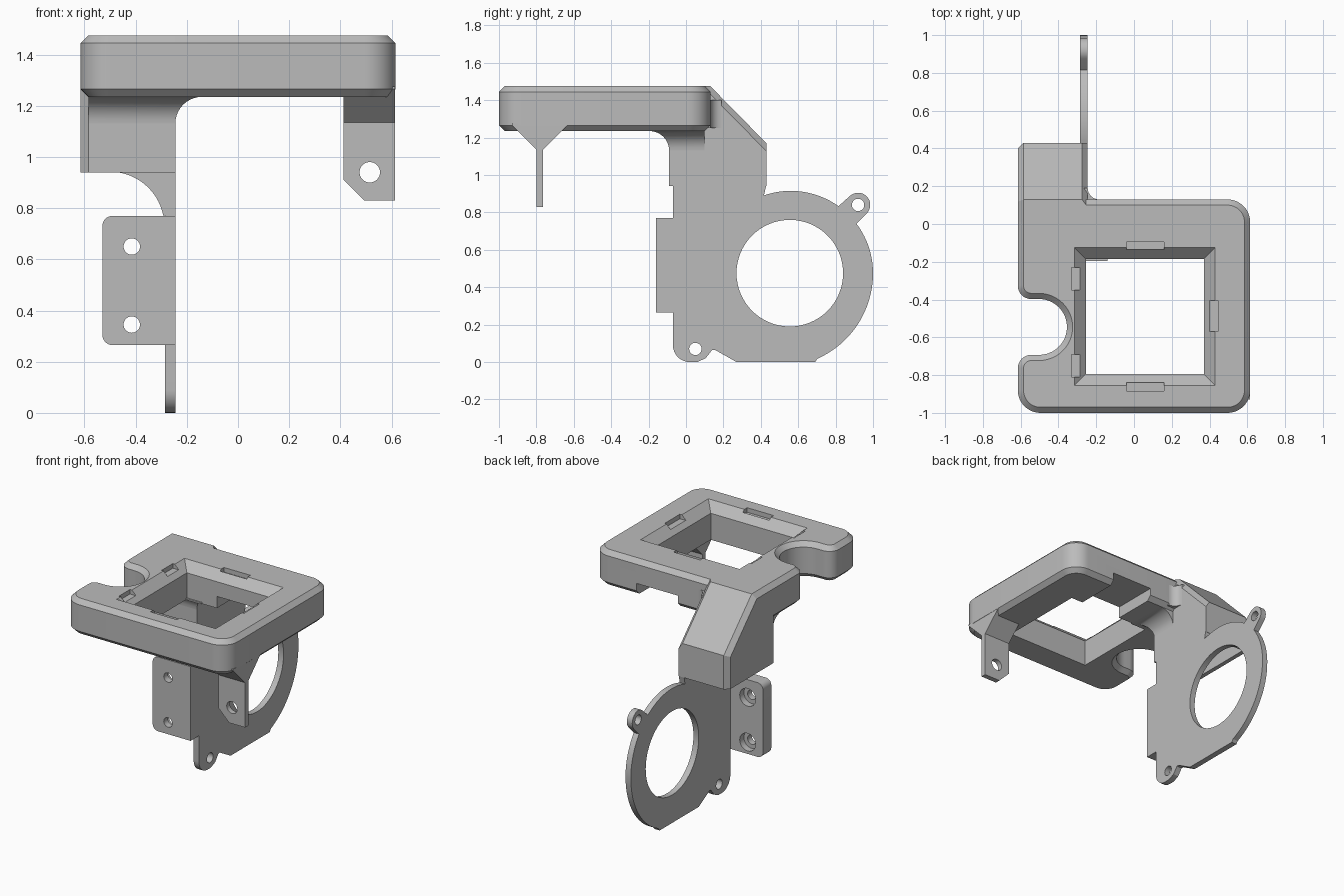
import bpy
import bmesh
from math import sin, cos, radians, pi

cube = bpy.data.objects.get("Cube")
if cube:
    bpy.data.objects.remove(cube, do_unlink=True)

grey = bpy.data.materials.new("plain grey")
grey.use_nodes = True
GREY = (0.5, 0.5, 0.5, 1)
grey.diffuse_color = GREY
grey.node_tree.nodes["Principled BSDF"].inputs["Base Color"].default_value = GREY


def arc(cx, cy, r, a, b, n=12):
    """Points on an arc from angle a to angle b in degrees."""
    steps = [radians(a + (b - a) * i / n) for i in range(n + 1)]
    return [(cx + r * cos(t), cy + r * sin(t)) for t in steps]


def rect(x0, x1, y0, y1):
    return [(x0, y0), (x1, y0), (x1, y1), (x0, y1)]


def loft(name, rings, bevel_rule=None, bevel=0.03):
    """Closed solid through rings of equal point count, with optional chamfers."""
    bm = bmesh.new()
    loops = [[bm.verts.new(p) for p in ring] for ring in rings]
    n = len(loops[0])
    for a, b in zip(loops, loops[1:]):
        for i in range(n):
            j = (i + 1) % n
            bm.faces.new((a[i], a[j], b[j], b[i]))
    bm.faces.new(loops[0][::-1])
    bm.faces.new(loops[-1])
    bmesh.ops.recalc_face_normals(bm, faces=bm.faces)
    if bevel_rule:
        edges = [e for e in bm.edges if bevel_rule(e.verts[0].co, e.verts[1].co)]
        bmesh.ops.bevel(bm, geom=edges, offset=bevel, segments=1,
                        affect='EDGES', profile=0.5)
    mesh = bpy.data.meshes.new(name)
    bm.to_mesh(mesh)
    bm.free()
    mesh.materials.append(grey)
    obj = bpy.data.objects.new(name, mesh)
    bpy.context.collection.objects.link(obj)
    return obj


def prism(name, pts, axis, lo, hi, **kw):
    """Extrude a 2D profile along an axis."""
    place = {"x": lambda u, v, w: (w, u, v),
             "y": lambda u, v, w: (u, w, v),
             "z": lambda u, v, w: (u, v, w)}[axis]
    return loft(name, [[place(u, v, w) for u, v in pts] for w in (lo, hi)], **kw)


def activate(obj):
    bpy.ops.object.select_all(action='DESELECT')
    obj.select_set(True)
    bpy.context.view_layer.objects.active = obj


def cut(obj, cutter):
    cutter.hide_render = True
    activate(obj)
    mod = obj.modifiers.new("cut", 'BOOLEAN')
    mod.operation = 'DIFFERENCE'
    mod.solver = 'EXACT'
    mod.object = cutter
    bpy.ops.object.modifier_apply(modifier=mod.name)
    bpy.data.objects.remove(cutter, do_unlink=True)


def drill(obj, axis, u, v, r, lo, hi, n=32):
    cut(obj, prism("cutter", arc(u, v, r, 0, 360 - 360 / n, n - 1), axis, lo, hi))


BOTTOM, TOP = 1.235, 1.475
LEFT, RIGHT = -0.615, -0.245   # sides of the duct block

# Frame: rounded slab with a round bite in one side
outline = (arc(-0.495, -0.88, 0.12, 180, 270) + arc(0.495, -0.88, 0.12, 270, 360)
           + arc(0.495, 0.01, 0.12, 0, 90) + arc(-0.495, 0.01, 0.12, 90, 180)
           + arc(-0.545, -0.327, 0.07, 180, 270, 8)
           + arc(-0.503, -0.545, 0.148, 90, -90, 24)
           + arc(-0.545, -0.763, 0.07, 90, 180, 8))
frame = prism("frame", outline, "z", BOTTOM, TOP,
              bevel_rule=lambda a, b: abs(a.z - b.z) < 0.001)

# Window with sloping rim
def window(z, grow):
    return [(x, y, z) for x, y in rect(-0.255 - grow, 0.37 + grow,
                                       -0.795 - grow, -0.185 + grow)]
cut(frame, loft("cutter", [window(1.1, 0), window(1.415, 0), window(1.515, 0.1)]))

# Shallow slots round the rim
for x0, x1, y0, y1 in ((-0.33, -0.285, -0.35, -0.23), (-0.33, -0.285, -0.81, -0.69),
                       (0.40, 0.445, -0.57, -0.405),
                       (-0.04, 0.16, -0.135, -0.095), (-0.04, 0.16, -0.885, -0.84)):
    cut(frame, prism("cutter", rect(x0, x1, y0, y1), "z", 1.444, 1.6))

# Channel under the rear bar
cut(frame, prism("cutter", rect(-0.03, 0.28, -0.3, 0.3), "z", 1.1, 1.315))

# Duct block with sloping back
def block_edge(a, b):
    if abs(a.x - b.x) > 0.001 or max(a.z, b.z) < 0.95:
        return False
    if a.x < -0.5:
        return True
    return abs(a.y - b.y) > 0.1 and abs(a.z - b.z) > 0.1

block = prism("duct_block", [(-0.09, 0.94), (0.43, 0.94), (0.43, 1.17),
                             (0.13, TOP), (-0.09, TOP)],
              "x", LEFT, RIGHT, bevel_rule=block_edge, bevel=0.03)
cut(block, prism("cutter", rect(-0.585, -0.285, -0.055, 0.395), "z", 0.8, 1.15))

# Curved flare where the block meets the underside of the frame
rings = []
for i in range(11):
    t = i / 10 * pi / 2
    g, z = 0.105 * (1 - cos(t)), BOTTOM - 0.105 * (1 - sin(t))
    rings.append([(x, y, z) for x, y in rect(-0.585, RIGHT + g, -0.09 - g, 0.10)])
rings.append([(x, y, BOTTOM + 0.01) for x, y, z in rings[-1]])
loft("duct_flare", rings)

# Vertical fillet between frame back and block side
prism("rear_fillet", [(RIGHT - 0.02, 0.10), (-0.185, 0.10)]
      + arc(-0.185, 0.19, 0.06, 270, 180, 8) + [(RIGHT - 0.02, 0.19)],
      "z", 1.25, 1.40)

# Fan plate with two ears
plate_pts = ([(-0.07, 0.95)] + arc(0.02, 0.09, 0.09, 180, 270, 8)
             + [(0.06, 0), (0.105, 0.02), (0.14, 0.065), (0.155, 0.065), (0.27, 0), (0.69, 0)]
             + arc(0.5, 0.475, 0.5, -66, 0, 16) + arc(0.56, 0.475, 0.44, 3, 37, 10)
             + arc(0.92, 0.84, 0.065, -45, 135, 16)
             + arc(0.56, 0.475, 0.44, 54.5, 109, 16) + [(0.43, 0.95)])
plate = prism("fan_plate", plate_pts, "x", -0.285, RIGHT)
drill(plate, "x", 0.555, 0.475, 0.285, -0.4, -0.1, 64)
drill(plate, "x", 0.92, 0.84, 0.033, -0.4, -0.1)
drill(plate, "x", 0.05, 0.07, 0.033, -0.4, -0.1)

# Mounting flange with counterbored holes
flange = prism("mounting_flange", [(RIGHT, 0.265), (RIGHT, 0.77)]
               + arc(-0.49, 0.73, 0.04, 90, 180, 8)
               + arc(-0.49, 0.305, 0.04, 180, 270, 8), "y", -0.16, -0.07)
for z in (0.345, 0.65):
    drill(flange, "y", -0.415, z, 0.032, -0.3, 0.1)
    drill(flange, "y", -0.415, z, 0.06, -0.115, 0.1)

# Curved web between plate and block
prism("curved_web", [(RIGHT, 0.95), (-0.5, 0.95)]
      + arc(-0.5, 0.73, 0.212, 90, 11, 14) + [(RIGHT, 0.77)], "y", -0.07, -0.035)

# Hanging tab with flared root
tab = prism("hanging_tab", [(-0.8, 0.83), (-0.765, 0.83), (-0.765, 1.135), (-0.635, 1.265),
                            (-0.635, 1.275), (-0.93, 1.275), (-0.93, 1.265), (-0.8, 1.135)],
            "x", 0.413, 0.614)
cut(tab, prism("cutter", [(0.3, 1.023), (0.3, 0.7), (0.623, 0.7)], "y", -1, -0.6))
drill(tab, "y", 0.515, 0.94, 0.04, -1, -0.6)

# Smooth curves, crisp corners
for obj in bpy.context.collection.objects:
    if obj.type == 'MESH' and obj.data.materials and obj.data.materials[0] == grey:
        activate(obj)
        bpy.ops.object.shade_smooth_by_angle(angle=radians(25))
